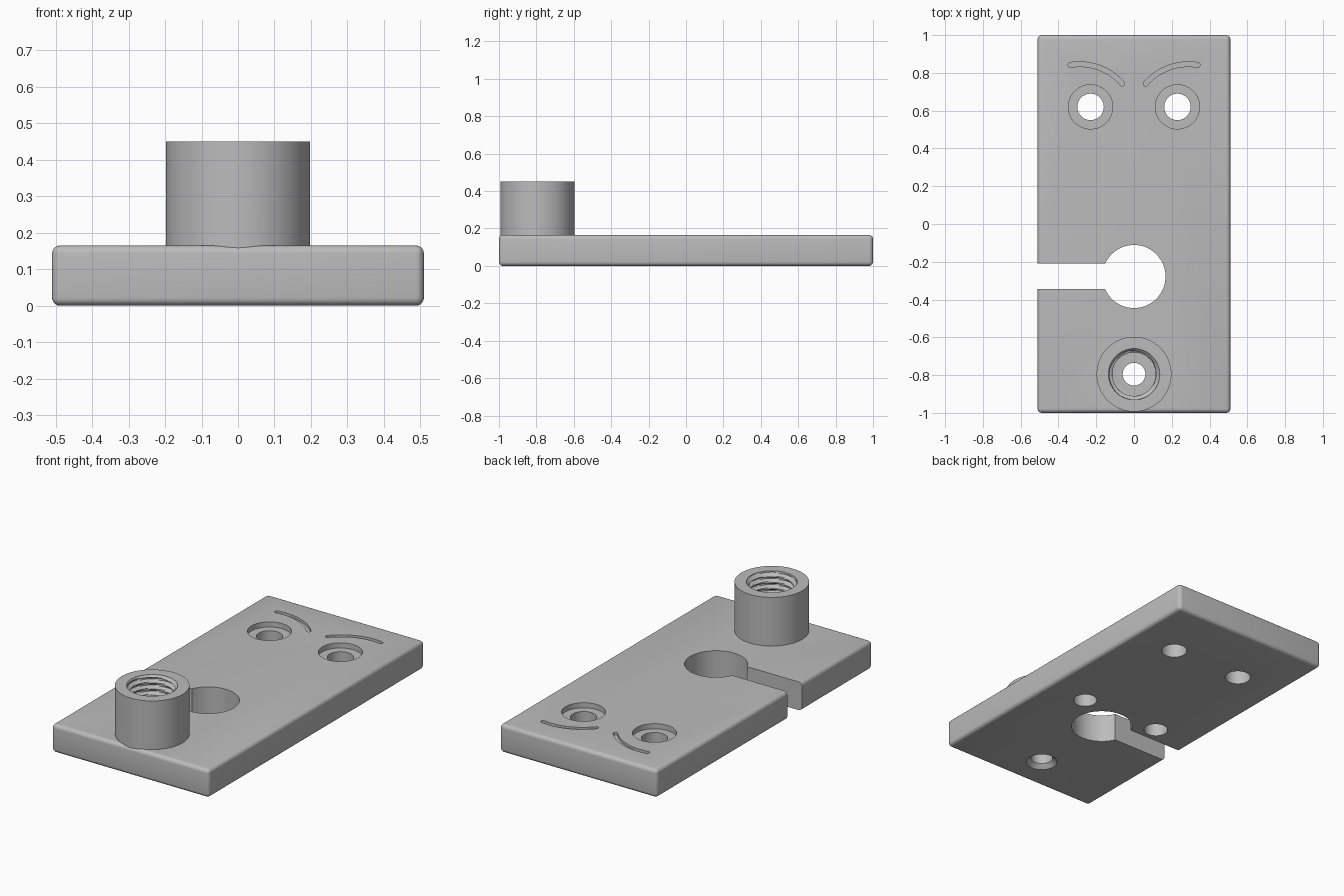
import bpy, bmesh, math

if "Cube" in bpy.data.objects:
    bpy.data.objects.remove(bpy.data.objects["Cube"])

grey = bpy.data.materials.new("plain grey")
grey.diffuse_color = (0.5, 0.5, 0.5, 1)
grey.use_nodes = True
grey.node_tree.nodes["Principled BSDF"].inputs["Base Color"].default_value = grey.diffuse_color

T = 0.165                       # plate thickness
BOSS_Y, BOSS_TOP = -0.795, 0.45


def make(name, bm):
    """Turn a bmesh into an object with outward normals."""
    bmesh.ops.recalc_face_normals(bm, faces=bm.faces)
    me = bpy.data.meshes.new(name)
    bm.to_mesh(me)
    bm.free()
    me.materials.append(grey)
    ob = bpy.data.objects.new(name, me)
    bpy.context.collection.objects.link(ob)
    return ob


def box(name, x0, x1, y0, y1, z0, z1, bevel=0):
    bm = bmesh.new()
    bmesh.ops.create_cube(bm, size=1)
    for v in bm.verts:
        v.co = ((x0 + x1) / 2 + v.co.x * (x1 - x0),
                (y0 + y1) / 2 + v.co.y * (y1 - y0),
                (z0 + z1) / 2 + v.co.z * (z1 - z0))
    if bevel:
        bmesh.ops.bevel(bm, geom=bm.edges[:], offset=bevel, segments=5,
                        profile=0.5, affect='EDGES')
    return make(name, bm)


def stack(name, x, y, rows, radius, seg=64):
    """Capped round solid; radius(row, angle) gives each ring's shape."""
    bm = bmesh.new()
    rings = []
    for z in rows:
        ring = []
        for i in range(seg):
            a = math.tau * i / seg
            r = radius(z, a)
            ring.append(bm.verts.new((x + r * math.cos(a), y + r * math.sin(a), z)))
        rings.append(ring)
    for lo, hi in zip(rings, rings[1:]):
        for i in range(seg):
            j = (i + 1) % seg
            bm.faces.new((lo[i], lo[j], hi[j], hi[i]))
    bm.faces.new(rings[0])
    bm.faces.new(rings[-1])
    return make(name, bm)


def cylinder(name, x, y, r, z0, z1, r1=None, seg=64):
    return stack(name, x, y, (z0, z1),
                 lambda z, a: r if z == z0 or r1 is None else r1, seg)


def prism(name, pts, z0, z1):
    bm = bmesh.new()
    lo = [bm.verts.new((x, y, z0)) for x, y in pts]
    hi = [bm.verts.new((x, y, z1)) for x, y in pts]
    bm.faces.new(lo)
    bm.faces.new(hi)
    for i in range(len(pts)):
        j = (i + 1) % len(pts)
        bm.faces.new((lo[i], lo[j], hi[j], hi[i]))
    return make(name, bm)


def combine(target, tool, op='DIFFERENCE'):
    """Apply a boolean and remove the helper."""
    mod = target.modifiers.new("cut", 'BOOLEAN')
    mod.operation, mod.object, mod.solver = op, tool, 'EXACT'
    bpy.context.view_layer.objects.active = target
    bpy.ops.object.modifier_apply(modifier=mod.name)
    bpy.data.objects.remove(tool)


# Rounded plate with the tall round boss joined on
plate = box("mounting_plate", -0.51, 0.51, -1, 1, 0, T, bevel=0.022)
combine(plate, cylinder("boss", 0, BOSS_Y, 0.198, 0.06, BOSS_TOP, seg=96), 'UNION')

# Large opening with a slot to the left side
combine(plate, cylinder("opening", 0, -0.278, 0.167, -0.1, 0.3, seg=80))
combine(plate, box("slot", -0.7, -0.1, -0.345, -0.21, -0.1, 0.3))

# Groove outline: an arc band with round ends
GX, GY, GR, GW = -0.288, 0.546, 0.30, 0.0125
A0, A1 = math.radians(41), math.radians(99.5)


def groove_outline(side):
    pts = []
    for r, s, e in ((GR + GW, A0, A1), (GR - GW, A1, A0)):
        for i in range(21):
            a = s + (e - s) * i / 20
            pts.append((GX + r * math.cos(a), GY + r * math.sin(a)))
        # round end
        base = e if e == A1 else e + math.pi
        cx, cy = GX + GR * math.cos(e), GY + GR * math.sin(e)
        for i in range(1, 8):
            a = base + math.pi * i / 8
            pts.append((cx + GW * math.cos(a), cy + GW * math.sin(a)))
    return [(-side * x, y) for x, y in pts]


for side in (-1, 1):
    # Counterbored screw holes, brow grooves, and blind holes underneath
    combine(plate, cylinder("screw_hole", side * 0.23, 0.62, 0.07, -0.1, 0.3))
    combine(plate, cylinder("counterbore", side * 0.23, 0.62, 0.117, T - 0.03, 0.3))
    combine(plate, prism("groove", groove_outline(side), T - 0.015, 0.3))
    combine(plate, cylinder("blind_hole", side * 0.255, -0.117, 0.065, -0.1, 0.12))

# Threaded bore: helical ridge from floor to lead-in at the top
PITCH, FLOOR = 0.036, 0.10


def thread_radius(z, a):
    t = (z / PITCH - a / math.tau) % 1
    wave = min(1, max(0, 1.5 - abs(4 * t - 2) * 1.0))
    return max(0.115 + 0.021 * wave, 0.138 - max(0, BOSS_TOP - z))


rows = [FLOOR + PITCH / 8 * i for i in range(78)]
rows = [z for z in rows if z < BOSS_TOP - 0.002] + [BOSS_TOP + 0.01]
combine(plate, stack("threaded_bore", 0, BOSS_Y, rows, thread_radius))

# Bolt hole through the bore floor, chamfered underneath
combine(plate, cylinder("bolt_hole", 0, BOSS_Y, 0.06, -0.1, 0.2))
combine(plate, cylinder("bolt_chamfer", 0, BOSS_Y, 0.095, -0.01, 0.025, r1=0.06))

# Smooth curved walls, keep the cut edges crisp
bpy.ops.object.select_all(action='DESELECT')
plate.select_set(True)
bpy.context.view_layer.objects.active = plate
bpy.ops.object.shade_smooth_by_angle(angle=math.radians(30))
